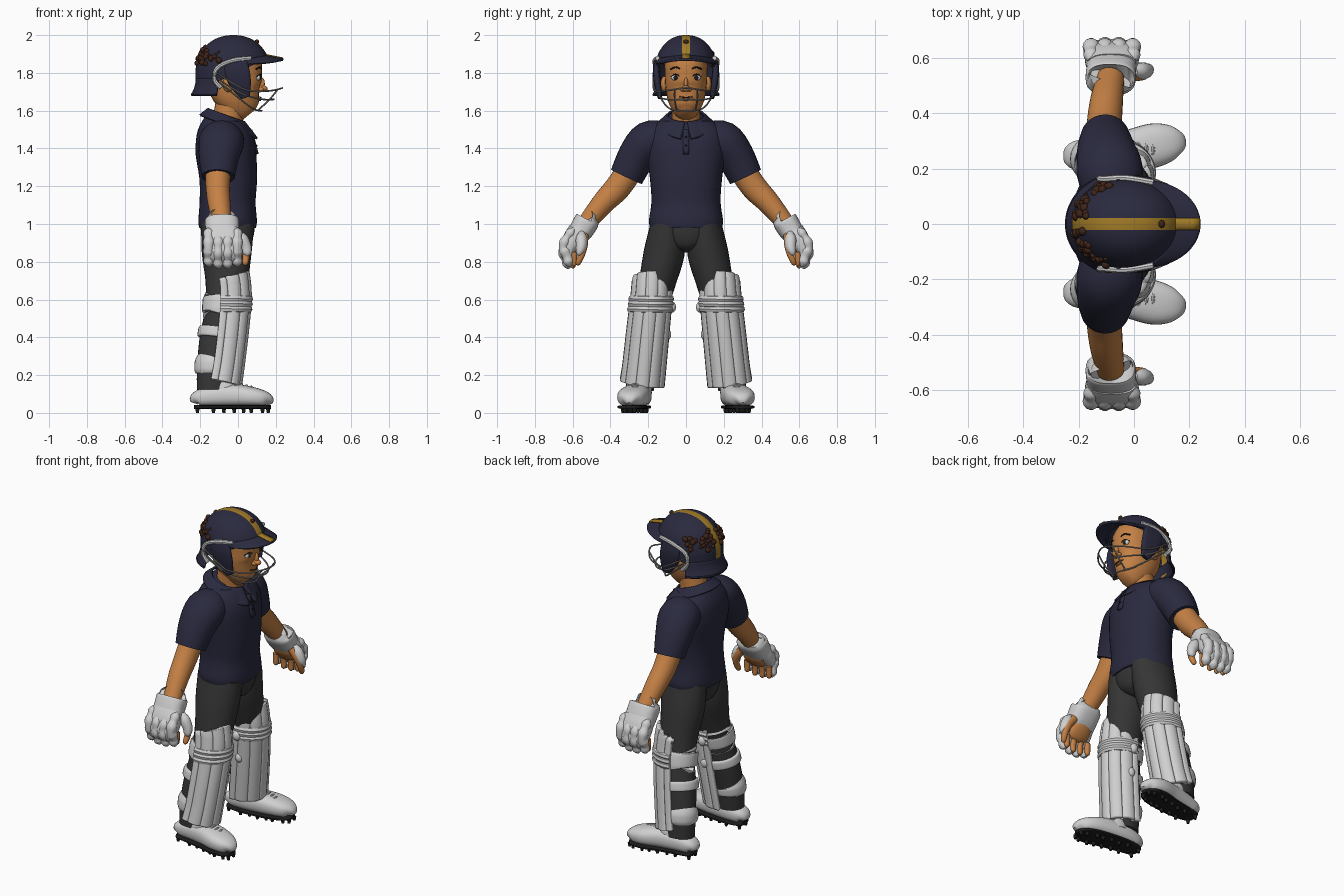
import bpy, bmesh, math, random
from math import sin, cos, pi, radians
from mathutils import Vector

random.seed(4)
if "Cube" in bpy.data.objects:
    bpy.data.objects.remove(bpy.data.objects["Cube"])
made = []


def material(name, rgb):
    m = bpy.data.materials.new(name)
    m.use_nodes = True
    m.diffuse_color = (*rgb, 1)
    m.node_tree.nodes["Principled BSDF"].inputs["Base Color"].default_value = (*rgb, 1)
    return m


NAVY = material("navy", (.023, .023, .05))
SKIN = material("skin", (.56, .22, .06))
WHITE = material("white", (.63, .63, .63))
CHARCOAL = material("charcoal", (.036, .036, .036))
GOLD = material("gold", (.36, .2, .02))
MUD = material("mud brown", (.05, .018, .009))
BLACK = material("black", (.012, .012, .012))
STEEL = material("steel", (.27, .27, .28))


def finish(name, bm, *mats):
    bmesh.ops.recalc_face_normals(bm, faces=bm.faces[:])
    me = bpy.data.meshes.new(name)
    bm.to_mesh(me)
    bm.free()
    for m in mats:
        me.materials.append(m)
    ob = bpy.data.objects.new(name, me)
    bpy.context.collection.objects.link(ob)
    made.append(ob)
    return ob


def spline(pts, steps=4):
    """Smooth curve through tuples of any length."""
    out = []
    for i in range(len(pts) - 1):
        a, b, c, d = (pts[min(max(i + k, 0), len(pts) - 1)] for k in (-1, 0, 1, 2))
        for s in range(steps):
            t = s / steps
            out.append([q + .5 * t * (r - p + t * (2 * p - 5 * q + 4 * r - e + t * (3 * (q - r) + e - p)))
                        for p, q, r, e in zip(a, b, c, d)])
    return out + [list(pts[-1])]


def loft_mesh(pts, power=2, side=(1, 0, 0), n=28):
    """Oval sections (x, y, z, radius along side, radius across) joined in a skin."""
    bm, rings, pts = bmesh.new(), [], spline(pts)
    for i, (x, y, z, a, b) in enumerate(pts):
        d = Vector(pts[min(i + 1, len(pts) - 1)][:3]) - Vector(pts[max(i - 1, 0)][:3])
        d.normalize()
        s = Vector(side)
        s = (s - d * s.dot(d)).normalized()
        t, ring = d.cross(s), []
        for k in range(n):
            c, e = cos(2 * pi * k / n), sin(2 * pi * k / n)
            c, e = (math.copysign(abs(v) ** (2 / power), v) for v in (c, e))
            ring.append(bm.verts.new(Vector((x, y, z)) + s * c * max(a, .002) + t * e * max(b, .002)))
        rings.append(ring)
    for p, q in zip(rings, rings[1:]):
        for k in range(n):
            bm.faces.new((p[k], p[k - 1], q[k - 1], q[k]))
    bm.faces.new(rings[0])
    bm.faces.new(rings[-1])
    return bm


def loft(name, pts, mat, **kw):
    return finish(name, loft_mesh(pts, **kw), mat)


def sheet(name, f, mat, nu=32, nv=8, thick=.012):
    """Surface f(u, v), with u in -1..1 and v in 0..1, given a thickness."""
    bm = bmesh.new()
    g = [[bm.verts.new(f(2 * i / nu - 1, j / nv)) for j in range(nv + 1)] for i in range(nu + 1)]
    for i in range(nu):
        for j in range(nv):
            bm.faces.new((g[i][j], g[i + 1][j], g[i + 1][j + 1], g[i][j + 1]))
    ob = finish(name, bm, mat)
    mod = ob.modifiers.new("thickness", "SOLIDIFY")
    mod.thickness, mod.offset = thick, 0


def wire(name, pts, r, mat):
    return loft(name, [(*p, r, r) for p in pts], mat, side=(.11, .13, .98), n=8)


def blobs(name, items, mat):
    bm = bmesh.new()
    for centre, size in items:
        vs = bmesh.ops.create_uvsphere(bm, u_segments=16, v_segments=10, radius=1)["verts"]
        bmesh.ops.scale(bm, vec=size, verts=vs)
        bmesh.ops.translate(bm, vec=centre, verts=vs)
    return finish(name, bm, mat)


# Shirt, collar and placket
loft("shirt", [(-.055, 0, .98, .15, .19), (-.055, 0, 1.02, .155, .196), (-.055, 0, 1.12, .148, .183),
               (-.052, 0, 1.25, .153, .192), (-.067, 0, 1.4, .16, .212), (-.08, 0, 1.48, .142, .205),
               (-.085, 0, 1.53, .117, .165), (-.085, 0, 1.555, .092, .115), (-.08, 0, 1.575, .075, .085)],
     NAVY, power=2.3, n=40)


def collar(u, v):
    a = pi - u * radians(176 - 7 * v)
    r, front = .088 + .045 * v, (1 + cos(a)) / 2
    return (-.068 + (r + .018 * front * v) * cos(a) * (1 + .14 * front), r * 1.08 * sin(a),
            1.61 - .07 * front - v * (.035 + .055 * front ** 2))


sheet("collar", collar, NAVY, 48)
sheet("placket", lambda u, v: (.07 + .034 * v, .017 * u, 1.5 - .13 * v), NAVY, 2, 4)
blobs("placket_buttons", [((.087 + .011 * k, 0, 1.46 - .045 * k), (.006, .005, .005)) for k in (0, 1)], BLACK)

# Head
loft("neck", [(-.06, 0, 1.48, .075, .075), (-.05, 0, 1.57, .08, .075), (-.03, 0, 1.66, .085, .078)], SKIN)
loft("head", [(.06, 0, 1.58, .045, .035), (.045, 0, 1.6, .078, .063), (.015, 0, 1.65, .108, .092),
              (-.01, 0, 1.71, .137, .107), (-.02, 0, 1.78, .147, .112), (-.022, 0, 1.86, .145, .113),
              (-.025, 0, 1.93, .11, .09)], SKIN, power=2.3)
blobs("nose", [((.13, 0, 1.717), (.027, .02, .017)), ((.126, 0, 1.74), (.016, .011, .036)),
               ((.122, .017, 1.712), (.015, .012, .011)), ((.122, -.017, 1.712), (.015, .012, .011))], SKIN)
blobs("ears", [((-.05, s * .115, 1.74), (.03, .02, .042)) for s in (1, -1)], SKIN)
blobs("eye_whites", [((.105, s * .056, 1.775), (.014, .023, .016)) for s in (1, -1)], WHITE)
blobs("irises", [((.115, s * .055, 1.775), (.007, .011, .013)) for s in (1, -1)], BLACK)
for s, side in ((1, "left"), (-1, "right")):
    wire(side + "_eyebrow", [(.122, s * .03, 1.82), (.116, s * .055, 1.83), (.097, s * .082, 1.82)], .0045, BLACK)
    wire(side + "_eyelid", [(.121, s * .034, 1.782), (.117, s * .056, 1.793), (.1, s * .08, 1.78)], .003, BLACK)
wire("mouth", [(.109, -.035, 1.674), (.122, 0, 1.67), (.109, .035, 1.674)], .003, MUD)
wire("lower_lip", [(.108, -.02, 1.661), (.117, 0, 1.658), (.108, .02, 1.661)], .007, SKIN)

# Helmet shell with a stripe cut into it
HX, HZ = -.025, 1.8
bm = loft_mesh([(HX, 0, 1.64, .19, .16), (HX, 0, 1.72, .197, .166)] +
               [(HX, 0, HZ + .2 * sin(t), .2 * cos(t) ** .9, .168 * cos(t) ** .9)
                for t in (k * pi / 20 for k in range(10))] + [(HX, 0, 2, .01, .01)], n=48)


def cut(bm, co, no, clear=False):
    bmesh.ops.bisect_plane(bm, geom=bm.verts[:] + bm.edges[:] + bm.faces[:], plane_co=co, plane_no=no,
                           clear_inner=clear)


cut(bm, (.14, 0, 1.87), (-.17, 0, .36), True)
for s in (1, -1):
    cut(bm, (0, s * .022, 0), (0, 1, 0))
for f in bm.faces:
    f.material_index = int(abs(f.calc_center_median().y) < .022)
finish("helmet_shell", bm, NAVY, GOLD)


def brim(u, v):
    a = u * radians(86)
    c, e = cos(a), sin(a)
    return (HX + .165 * c + v * .1 * c ** .35, e * (.163 - .008 * v), 1.89 - .02 * v - .025 * e * e)


sheet("helmet_brim", brim, NAVY)
sheet("brim_stripe", lambda u, v: (.13 + .108 * v, .022 * u, 1.9 - .021 * v), GOLD, 2, 4, .006)


def nape(u, v):
    a = pi + u * radians(66)
    r = .193 + .024 * v * v
    return (HX + r * cos(a), r * .86 * sin(a), 1.77 - .085 * v)


sheet("nape_guard", nape, NAVY)
wire("nape_rim", [nape(k / 4, 1) for k in range(-4, 5)], .008, NAVY)

# Mud clods on the back of the helmet
clods = [((.1, 0, 1.965), (.012, .014, .012))]
for k in range(60):
    a = pi + random.choice((1, -1)) * random.uniform(.15, 1.2)
    t = random.gauss(.42, .13)
    r = random.uniform(.007, .017)
    clods.append(((HX + .2 * cos(a) * cos(t) ** .9, .168 * sin(a) * cos(t) ** .9, HZ + .2 * sin(t)), (r, r, r)))
blobs("mud_clods", clods, MUD)

# Face guard
bars = ([(-.11, .172, 1.8), (-.02, .172, 1.74), (.06, .165, 1.705), (.17, .11, 1.705), (.235, 0, 1.72)],
        [(-.11, .17, 1.77), (.02, .155, 1.69), (.13, .105, 1.66), (.19, 0, 1.66)],
        [(-.1, .165, 1.75), (.0, .135, 1.67), (.08, .085, 1.61), (.125, 0, 1.6)])
for i, b in enumerate(bars):
    wire(f"guard_bar_{i + 1}", b + [(x, -y, z) for x, y, z in b[-2::-1]], .0045, STEEL)
for s, side in ((1, "left"), (-1, "right")):
    wire(side + "_guard_upright", [(.21, s * .06, 1.713), (.168, s * .06, 1.66), (.108, s * .05, 1.604)], .0045, STEEL)
    wire(side + "_guard_strut", [(.07, s * .15, 1.878), (-.03, s * .166, 1.865), (-.11, s * .162, 1.825),
                                 (-.125, s * .164, 1.765), (-.09, s * .166, 1.72)], .012, WHITE)
    loft(side + "_ear_guard", [(-.01, s * .152, 1.87, .055, .014), (-.005, s * .157, 1.81, .066, .018),
                               (.015, s * .15, 1.74, .056, .018), (.04, s * .138, 1.67, .025, .012)], NAVY, power=3)

# Trousers
loft("trouser_seat", [(-.055, 0, .85, .06, .02), (-.055, 0, .88, .115, .1), (-.055, 0, .94, .138, .17),
                      (-.055, 0, 1.01, .145, .185)], CHARCOAL)
LEG = [(-.055, .095, 1, .14, .092), (-.06, .115, .85, .132, .108), (-.06, .15, .7, .113, .098),
       (-.075, .185, .55, .098, .088), (-.1, .21, .4, .102, .088), (-.125, .235, .25, .092, .08),
       (-.13, .245, .12, .088, .074)]


def leg_at(z, grow=0):
    for p, q in zip(LEG, LEG[1:]):
        if p[2] >= z >= q[2]:
            t = (p[2] - z) / (p[2] - q[2])
            r = [a + t * (b - a) for a, b in zip(p, q)]
            return r[0], r[1], z, r[3] + grow, r[4] + grow


def flip(pts, s):
    return [(p[0], p[1] * s, *p[2:]) for p in pts]


PAD = spline([(.034, .178, .75, .092), (.046, .183, .62, .099), (.03, .203, .42, .103), (-.006, .232, .135, .106)], 20)


def pad_point(u, v, s, grow=0):
    x, y, z, w = PAD[min(int(v * 60 + .5), 60)]
    a = u * radians(105)
    rib = grow + .012 * abs(cos(u * pi * 3)) ** .5
    edge = max(0, 1 - v * 6) * .06 * u * u - max(0, v * 6 - 5) * .045 * max(0, u)
    return (x - .105 * (1 - cos(a)) + rib * cos(a), s * (y + (w - .012 + rib) * sin(a)), z - edge)


for s, side in ((1, "left"), (-1, "right")):
    # Sleeve and arm
    loft(side + "_sleeve", flip([(-.085, .04, 1.44, .09, .09), (-.085, .12, 1.44, .108, .1),
                                 (-.088, .195, 1.437, .12, .108), (-.1, .26, 1.36, .108, .1),
                                 (-.105, .315, 1.25, .088, .09)], s), NAVY)
    loft(side + "_arm", flip([(-.105, .28, 1.31, .07, .07), (-.107, .36, 1.195, .064, .069),
                              (-.1, .44, 1.11, .06, .06), (-.085, .53, 1, .05, .047)], s), SKIN)

    # Glove, laid out by width x, distance down the hand and height off the palm
    def hand(*rows):
        return [(x, s * (.53 + .43 * d + .9 * h), 1 - .9 * d + .43 * h, a, b) for x, d, h, a, b in rows]

    loft(side + "_glove_cuff", hand((-.085, -.025, .002, .075, .054), (-.085, -.018, .002, .09, .066),
                                    (-.083, .04, .008, .09, .064), (-.08, .08, .014, .092, .056)), WHITE, power=2.6)
    loft(side + "_glove_back", hand((-.08, .05, .02, .088, .055), (-.08, .1, .026, .098, .055),
                                    (-.08, .16, .028, .097, .045), (-.08, .2, .014, .09, .034),
                                    (-.08, .222, .004, .07, .015)), WHITE, power=2.8)
    loft(side + "_palm", hand((-.075, .06, -.022, .05, .022), (-.075, .1, -.024, .065, .024),
                              (-.075, .15, -.014, .062, .022), (-.075, .175, -.005, .03, .01)), SKIN)
    for k in range(4):
        x, e = -.155 + .05 * k, -.012 * (k in (0, 3))
        loft(f"{side}_glove_finger_{k + 1}", hand(
            (x, .05, .045, .012, .01), (x, .075, .052, .028, .026), (x, .105, .058, .025, .022),
            (x, .135, .06, .031, .029), (x, .165, .052, .026, .025), (x, .19 + e, .038, .031, .031),
            (x, .212 + e, .014, .025, .026), (x, .235 + e, -.005, .027, .027),
            (x, .252 + e, -.022, .008, .008)), WHITE, n=14)
        loft(f"{side}_fingertip_{k + 1}", hand((x, .16, -.008, .017, .015), (x, .2 + e, -.02, .018, .015),
                                               (x, .232 + e, -.036, .015, .013), (x, .241 + e, -.042, .004, .004)),
             SKIN, n=12)
    loft(side + "_thumb", hand((-.01, .06, -.02, .025, .022), (.03, .11, -.04, .024, .021), (.042, .16, -.05, .019, .018),
                               (.038, .205, -.052, .015, .014), (.036, .217, -.052, .004, .004)), SKIN, n=14)
    loft(side + "_thumb_guard", hand((.0, .05, .0, .015, .015), (.02, .08, -.012, .032, .03),
                                     (.042, .12, -.03, .029, .028), (.048, .155, -.036, .022, .018),
                                     (.048, .17, -.039, .005, .005)), WHITE, n=14)

    # Leg, straps and pad
    loft(side + "_trouser_leg", flip(LEG, s), CHARCOAL)
    for i, (z, h) in enumerate(((.56, .04), (.415, .027), (.24, .027))):
        loft(f"{side}_pad_strap_{i + 1}", flip([leg_at(z - h, .006), leg_at(z - h + .007, .014),
                                                leg_at(z + h - .007, .014), leg_at(z + h, .006)], s), WHITE)
    for z, y in ((.56, .075), (.415, .1), (.23, .135)):
        blobs(side + "_strap_buckle", [((-.06, s * y, z), (.025, .022, .03))], WHITE)
    sheet(side + "_leg_pad", lambda u, v: pad_point(u, v, s), WHITE, 72, 60, .03)
    for i, v in enumerate((.366, .416, .466)):
        wire(f"{side}_knee_roll_{i + 1}", [pad_point(k / 12, v, s, .014 - .012 * abs(cos(k * pi / 4)) ** .5)
                                          for k in range(-12, 13)], .02, WHITE)

    # Shoe, laces, sole and studs
    shoe = [(-.232, .248, .02, .025), (-.215, .248, .042, .052), (-.13, .25, .056, .068), (-.02, .264, .06, .076),
            (.07, .284, .053, .08), (.13, .294, .044, .066), (.16, .298, .033, .042), (.172, .3, .015, .015)]
    loft(side + "_shoe", [(x, s * y, .032 + h, h, w) for x, y, h, w in shoe], WHITE, power=2.5, side=(0, 0, 1))
    loft(side + "_shoe_sole", [(x, s * y, .031, .01, w - .002) for x, y, h, w in shoe], BLACK, power=4, side=(0, 0, 1))
    loft(side + "_shoe_tongue", flip([(-.075, .25, .1, .09, .07), (-.07, .25, .15, .082, .064),
                                      (-.06, .25, .175, .062, .05)], s), WHITE)
    for k in range(4):
        x, z = -.015 + .025 * k, .156 - .006 * k
        wire(f"{side}_lace_{k + 1}", flip([(x, .238, z - .012), (x + .01, .27, z), (x, .305, z - .014)], s), .007, WHITE)
    bm = bmesh.new()
    for x, y, h, w in shoe[1:-1] + [(.03, .276, .05, .07), (-.075, .258, .05, .06)]:
        for e in (-.6, .6):
            vs = bmesh.ops.create_cone(bm, segments=10, radius1=.008, radius2=.012, depth=.022, cap_ends=True)["verts"]
            bmesh.ops.translate(bm, vec=(x, s * (y + e * w), .011), verts=vs)
    finish(side + "_shoe_studs", bm, BLACK)

# Smooth shading with sharp edges kept
bpy.ops.object.select_all(action="DESELECT")
for ob in made:
    ob.select_set(True)
bpy.context.view_layer.objects.active = made[0]
bpy.ops.object.shade_smooth_by_angle(angle=radians(42))
